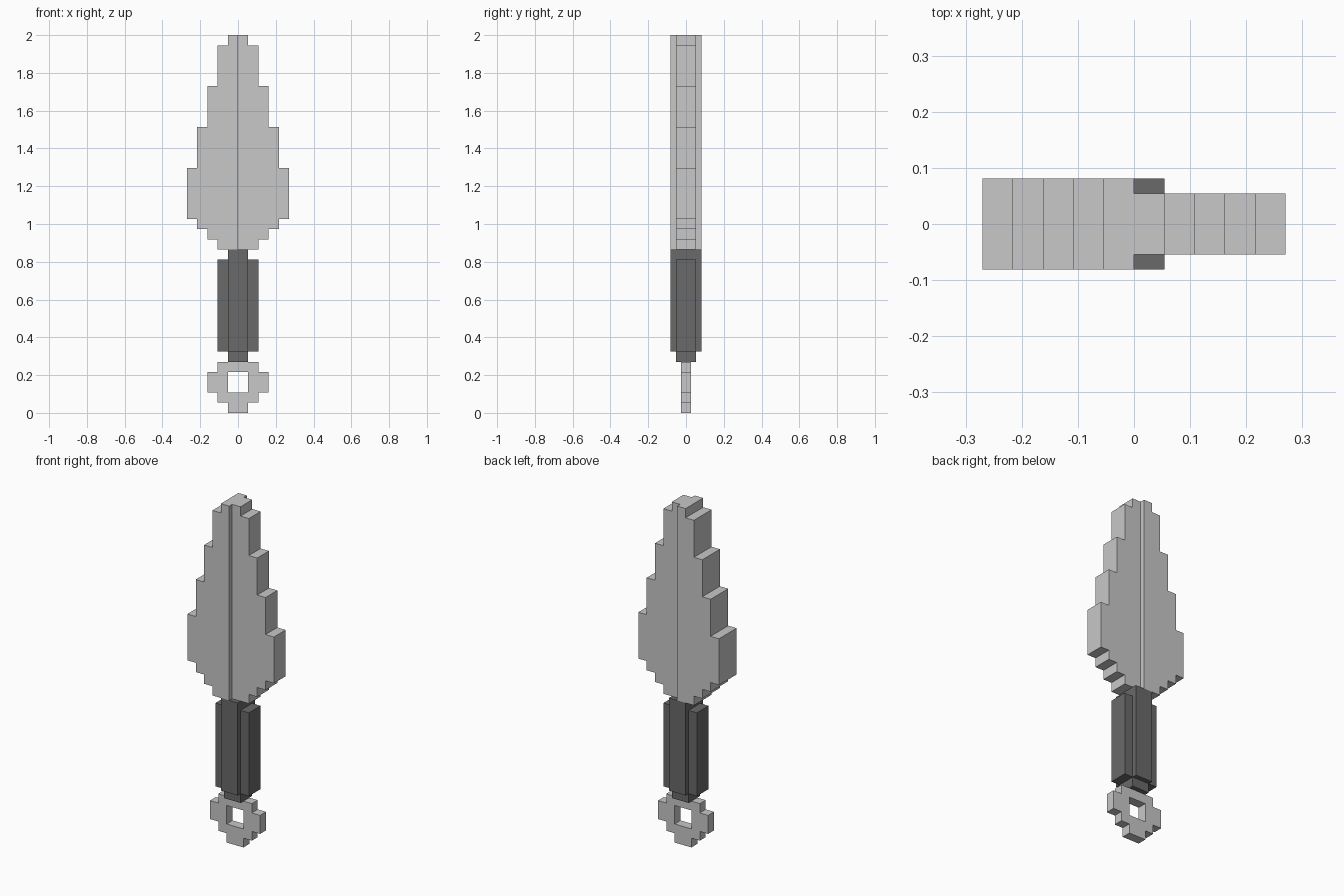
import bpy
import bmesh

if "Cube" in bpy.data.objects:
    bpy.data.objects.remove(bpy.data.objects["Cube"])

U = 2 / 37  # one block of the stepped design


def material(name, value):
    m = bpy.data.materials.new(name)
    m.diffuse_color = (value, value, value, 1)
    m.use_nodes = True
    m.node_tree.nodes["Principled BSDF"].inputs["Base Color"].default_value = m.diffuse_color
    return m


STEEL = material("light grey steel", 0.578)
LEATHER = material("dark grey grip", 0.144)


def steps(rows):
    """Stepped half outline from (half width, bottom, top) rows, in blocks."""
    pts = [(0, rows[0][1])]
    for w, z0, z1 in rows:
        pts += [(w, z0), (w, z1)]
    return pts + [(0, rows[-1][2])]


def extrude_profile(name, pts, half_depth, mat, side=1, open_centre=False, mirror=False):
    """Extrude an x-z outline along y; optionally drop the faces lying on x = 0."""
    bm = bmesh.new()
    verts = [bm.verts.new((side * x * U, -half_depth * U, z * U)) for x, z in pts]
    face = bm.faces.new(verts)
    new = bmesh.ops.extrude_face_region(bm, geom=[face])["geom"]
    bmesh.ops.translate(bm, vec=(0, 2 * half_depth * U, 0),
                        verts=[g for g in new if isinstance(g, bmesh.types.BMVert)])
    bmesh.ops.recalc_face_normals(bm, faces=bm.faces[:])
    if open_centre:
        inner = [f for f in bm.faces if all(abs(v.co.x) < 1e-6 for v in f.verts)]
        bmesh.ops.delete(bm, geom=inner, context='FACES')
    mesh = bpy.data.meshes.new(name)
    bm.to_mesh(mesh)
    bm.free()
    mesh.materials.append(mat)
    ob = bpy.data.objects.new(name, mesh)
    bpy.context.collection.objects.link(ob)
    if mirror:
        ob.modifiers.new("mirror", 'MIRROR')
    return ob


def box(x0, x1, z0, z1):
    return [(x0, z0), (x1, z0), (x1, z1), (x0, z1)]


# Blade: thick left half, thinner right half
blade = steps([(2, 16, 17), (3, 17, 18), (4, 18, 19), (5, 19, 24),
               (4, 24, 28), (3, 28, 32), (2, 32, 36), (1, 36, 37)])
extrude_profile("blade_thick_half", blade, 1.5, STEEL, side=-1)
extrude_profile("blade_thin_half", blade, 1, STEEL, open_centre=True)

# Grip: core, side slabs and narrow neck
extrude_profile("grip_core", box(-1, 1, 6, 16), 1.5, LEATHER)
extrude_profile("grip_sides", box(1, 2, 6, 15), 1, LEATHER, mirror=True)
extrude_profile("grip_neck", box(-1, 1, 5, 6), 1, LEATHER)

# Ring pommel with a square hole
ring = steps([(1, 0, 1), (2, 1, 2), (3, 2, 4), (2, 4, 5)]) + [(0, 4), (1, 4), (1, 2), (0, 2)]
extrude_profile("pommel_ring", ring, 0.5, STEEL, open_centre=True, mirror=True)
